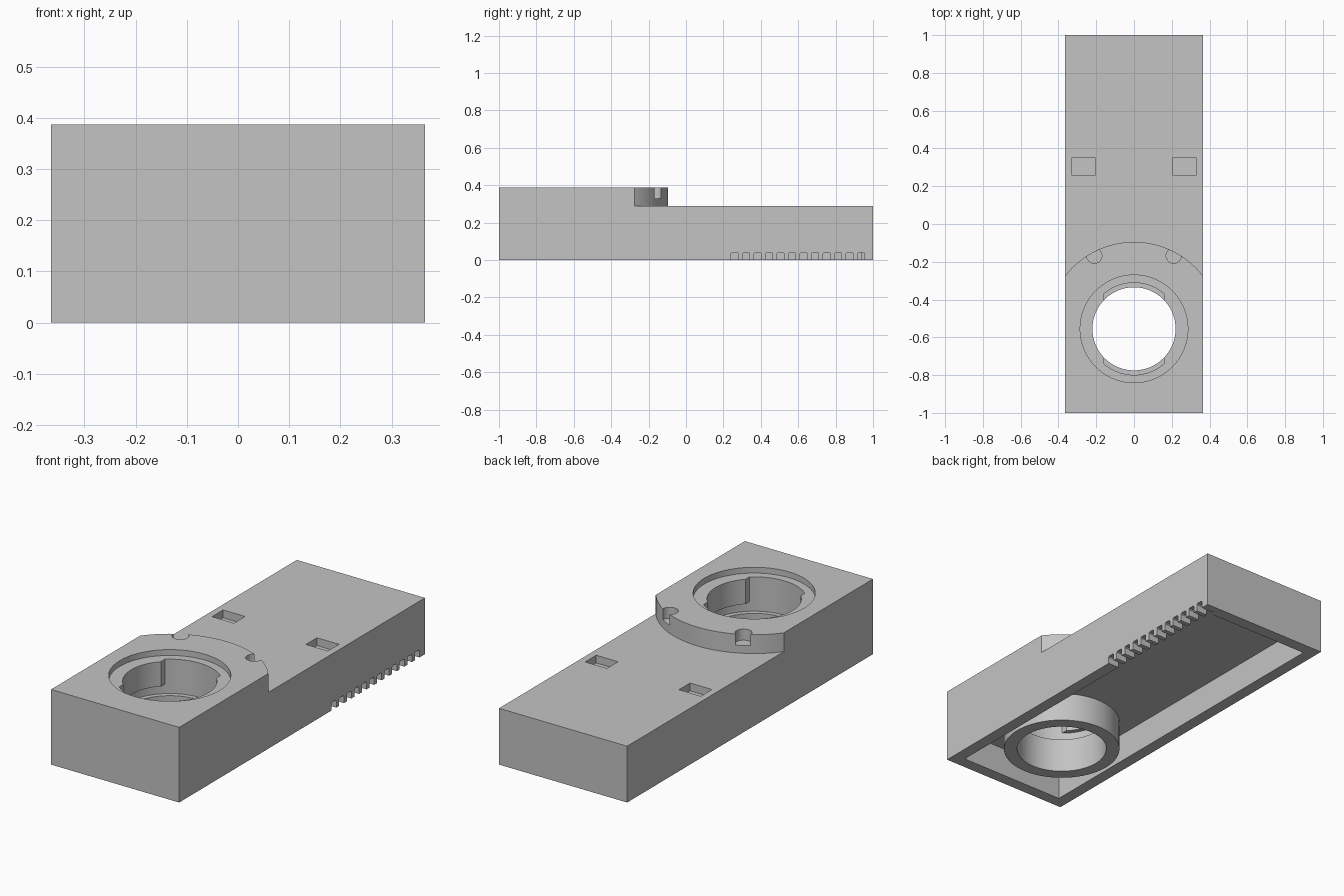
import bpy, bmesh, math
from mathutils import Matrix, Vector

cube = bpy.data.objects.get("Cube")
if cube:
    bpy.data.objects.remove(cube, do_unlink=True)

HALF_W, HEIGHT, DECK, WALL, CEILING = 0.365, 0.387, 0.29, 0.062, 0.15
BORE_Y, BORE_R, KEY_R, RING_R, HEAD_R = -0.555, 0.22, 0.244, 0.285, 0.46

grey = bpy.data.materials.new("plain_grey")
grey.use_nodes = True
COLOR = (0.55, 0.55, 0.55, 1)
grey.diffuse_color = COLOR
grey.node_tree.nodes["Principled BSDF"].inputs["Base Color"].default_value = COLOR


def finish(name, bm):
    bmesh.ops.recalc_face_normals(bm, faces=bm.faces)
    mesh = bpy.data.meshes.new(name)
    bm.to_mesh(mesh)
    bm.free()
    mesh.materials.append(grey)
    obj = bpy.data.objects.new(name, mesh)
    bpy.context.collection.objects.link(obj)
    return obj


def box(name, lo, hi):
    bm = bmesh.new()
    lo, hi = Vector(lo), Vector(hi)
    size = Matrix.Diagonal((*(hi - lo), 1))
    bmesh.ops.create_cube(bm, size=1, matrix=Matrix.Translation((lo + hi) / 2) @ size)
    return finish(name, bm)


def prism(name, points, z0, z1):
    bm = bmesh.new()
    face = bm.faces.new([bm.verts.new((x, y, z0)) for x, y in points])
    new = bmesh.ops.extrude_face_region(bm, geom=[face])["geom"]
    bmesh.ops.translate(bm, vec=(0, 0, z1 - z0),
                        verts=[v for v in new if isinstance(v, bmesh.types.BMVert)])
    return finish(name, bm)


def disc(name, r, z0, z1, x=0, y=BORE_Y, sides=96):
    angles = [math.tau * i / sides for i in range(sides)]
    return prism(name, [(x + r * math.cos(a), y + r * math.sin(a)) for a in angles], z0, z1)


def boolean(target, cutter, operation="DIFFERENCE"):
    mod = target.modifiers.new("cut", "BOOLEAN")
    mod.operation, mod.solver, mod.object = operation, "EXACT", cutter
    bpy.ops.object.select_all(action="DESELECT")
    bpy.context.view_layer.objects.active = target
    target.select_set(True)
    bpy.ops.object.modifier_apply(modifier=mod.name)
    bpy.data.objects.remove(cutter, do_unlink=True)


# Solid block, with the rear deck lowered behind a curved step
housing = box("housing", (-HALF_W, -1, 0), (HALF_W, 1, HEIGHT))
arc = [math.radians(30 + 120 * i / 64) for i in range(65)]
outline = [(HEAD_R * math.cos(a), BORE_Y + HEAD_R * math.sin(a)) for a in arc]
step = prism("step_cutter", outline + [(-0.5, -0.32), (-0.5, 1.1), (0.5, 1.1), (0.5, -0.32)],
             DECK, 0.5)
boolean(housing, step)

# Hollow underside that leaves a tube around the bore
cavity = box("cavity_cutter", (WALL - HALF_W, WALL - 1, -0.1),
             (HALF_W - WALL, 1 - WALL, CEILING))
boolean(cavity, disc("tube_core", RING_R, -0.2, 0.4))
boolean(housing, cavity)

# Stepped bore: through hole, shallow recess and locking groove
boolean(housing, disc("bore_cutter", BORE_R, -0.1, 0.5))
boolean(housing, disc("recess_cutter", RING_R, 0.357, 0.5))
boolean(housing, disc("groove_cutter", KEY_R, 0.18, 0.23))

# Two key slots, front and back of the bore
slots = disc("slot_cutter", KEY_R, 0.2, 0.45)
boolean(slots, box("slot_limit", (-0.158, -1, 0), (0.158, 0, 0.6)), "INTERSECT")
boolean(housing, slots)

# Mirrored round notches in the step and square pockets in the deck
for side in (-1, 1):
    boolean(housing, disc("notch_cutter", 0.04, 0.33, 0.5, side * 0.21, -0.168, 32))
    xs = sorted((side * 0.205, side * 0.33))
    boolean(housing, box("pocket_cutter", (xs[0], 0.26, 0.25), (xs[1], 0.35, 0.4)))

# Row of vent gaps along the lower left wall, with chamfered tops
for i in range(12):
    y = 0.26 + i * 0.0615
    vent = box("vent_cutter", (0.28, y - 0.019, -0.05), (0.4, y + 0.019, 0.04))
    bm = bmesh.new()
    bm.from_mesh(vent.data)
    edges = [e for e in bm.edges if all(v.co.z > 0 for v in e.verts)
             and abs(e.verts[0].co.y - e.verts[1].co.y) < 0.001]
    bmesh.ops.bevel(bm, geom=edges, offset=0.005, segments=1, affect="EDGES")
    bm.to_mesh(vent.data)
    bm.free()
    boolean(housing, vent)

bpy.ops.object.shade_smooth_by_angle(angle=math.radians(25))
